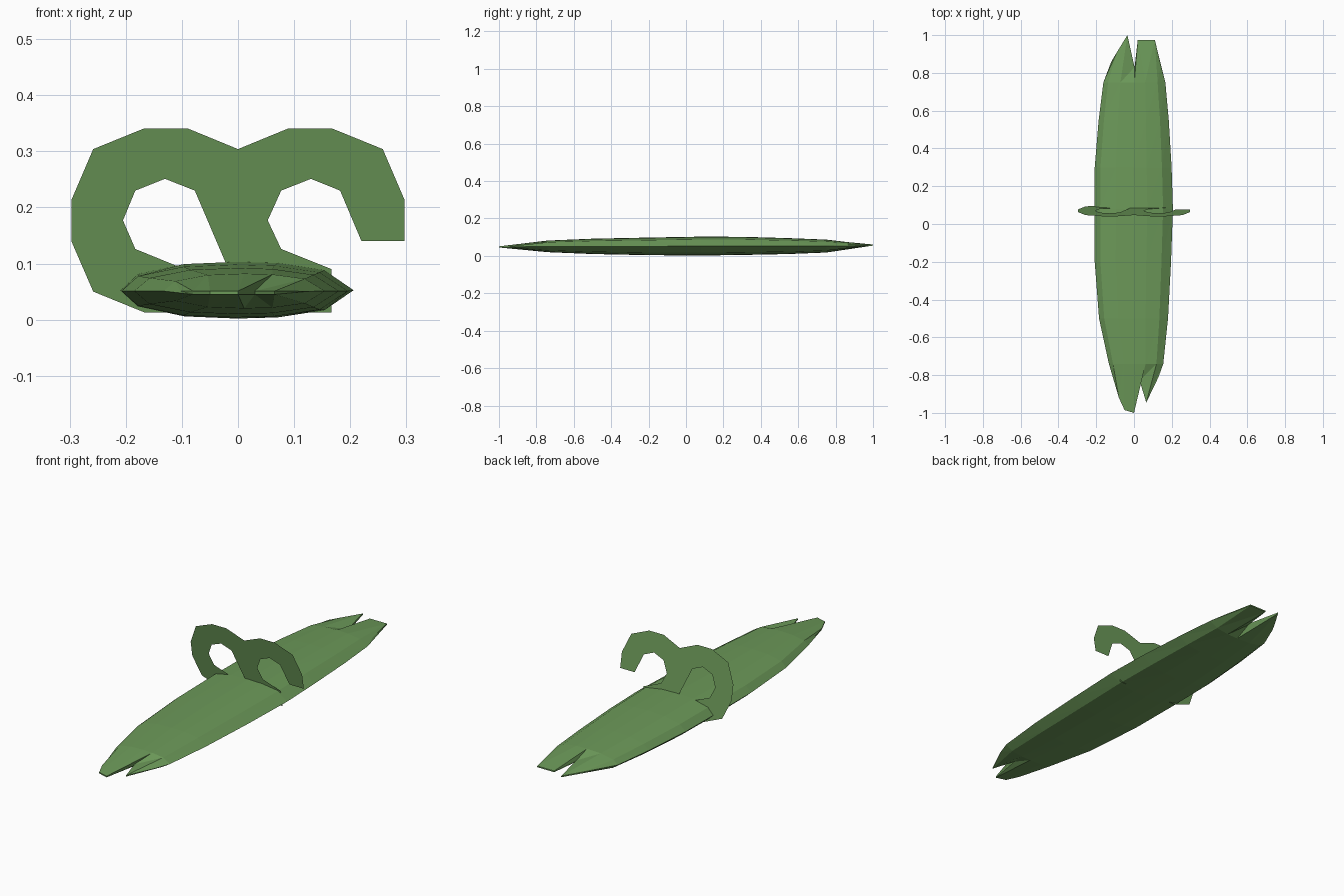
import bpy

if "Cube" in bpy.data.objects:
    bpy.data.objects.remove(bpy.data.objects["Cube"])

green = bpy.data.materials.new("leaf_green")
green.diffuse_color = (0.15, 0.32, 0.10, 1)
green.use_nodes = True
green.node_tree.nodes["Principled BSDF"].inputs["Base Color"].default_value = green.diffuse_color


def add_mesh(name, verts, faces):
    mesh = bpy.data.meshes.new(name)
    mesh.from_pydata(verts, [], faces)
    mesh.materials.append(green)
    mesh.validate()
    obj = bpy.data.objects.new(name, mesh)
    bpy.context.collection.objects.link(obj)
    return obj


# Long pod body: rings of lens section (y, left x, right x, bottom z, top z)
stations = [
    (-0.74, -0.133, 0.155, 0.020, 0.082),
    (-0.50, -0.185, 0.180, 0.010, 0.092),
    (-0.20, -0.208, 0.196, 0.004, 0.098),
    (0.08, -0.210, 0.206, 0.002, 0.103),
    (0.30, -0.208, 0.199, 0.005, 0.102),
    (0.55, -0.187, 0.184, 0.010, 0.095),
    (0.75, -0.162, 0.166, 0.018, 0.087),
]
# Columns across the width, and the forked tips each column runs out to
cols = [-1, -0.85, -0.45, 0, 0.35, 0.75, 1]
front_tip = [(-0.103, -0.83), (-0.08, -0.92), (-0.05, -0.985), (0.0, -1.0),
             (0.03, -0.83), (0.065, -0.945), (0.13, -0.81)]
back_tip = [(-0.12, 0.86), (-0.09, 0.91), (-0.035, 1.0), (0.003, 0.83),
            (0.02, 0.975), (0.11, 0.975), (0.14, 0.83)]


def station_ring(y, xl, xr, zb, zt):
    zm, h, cx, w = (zb + zt) / 2, (zt - zb) / 2, (xl + xr) / 2, (xr - xl) / 2
    lift = [h * (1 - abs(u) ** 2.4) ** 0.5 for u in cols]
    top = [(cx + w * u, y, zm + l) for u, l in zip(cols, lift)]
    bottom = [(cx + w * u, y, zm - l) for u, l in zip(cols, lift)]
    return top + bottom[-2:0:-1]


def tip_ring(points, z):
    row = [(x, y, z) for x, y in points]
    thin = [(x, y, z - 0.006) for x, y in points]
    return row + thin[-2:0:-1]


rings = [tip_ring(front_tip, 0.051)]
rings += [station_ring(*s) for s in stations]
rings += [tip_ring(back_tip, 0.061)]
n, m = len(rings[0]), len(cols)
faces = []
for r in range(len(rings) - 1):
    for k in range(n):
        a, b = r * n + k, r * n + (k + 1) % n
        # triangulated so every facet stays flat
        faces += [(a, b, b + n), (a, b + n, a + n)]
# Thin closing strips along both tips
for base, flip in ((0, 1), ((len(rings) - 1) * n, -1)):
    for k in range(m - 1):
        f = [base + i for i in (k, (n - k) % n, n - k - 1, k + 1)]
        f = list(dict.fromkeys(f))
        faces.append(f[::flip])
add_mesh("pod_body", [v for ring in rings for v in ring], faces)

# Flat double curl, leaning slightly: paired outer / inner points of each band
left_outer = [(0.0, 0.304), (-0.09, 0.341), (-0.167, 0.341), (-0.258, 0.304),
              (-0.297, 0.213), (-0.297, 0.14), (-0.258, 0.05),
              (-0.167, 0.013), (-0.09, 0.013)]
left_inner = [(-0.09, 0.088), (-0.183, 0.126), (-0.205, 0.177),
              (-0.183, 0.23), (-0.13, 0.251), (-0.077, 0.23), (0.0, 0.05)]
right_inner = [(0.09, 0.013), (0.167, 0.013), (0.167, 0.09), (0.077, 0.126),
               (0.053, 0.177), (0.077, 0.23), (0.13, 0.251), (0.182, 0.23),
               (0.22, 0.14)]
right_outer = [(0.297, 0.14), (0.297, 0.213), (0.258, 0.304),
               (0.167, 0.341), (0.09, 0.341)]
outline = left_outer + left_inner + right_inner + right_outer
curl = [(x, 0.102 - 0.18 * z, z) for x, z in outline]
add_mesh("curl_handle", curl, [tuple(range(len(curl)))])
